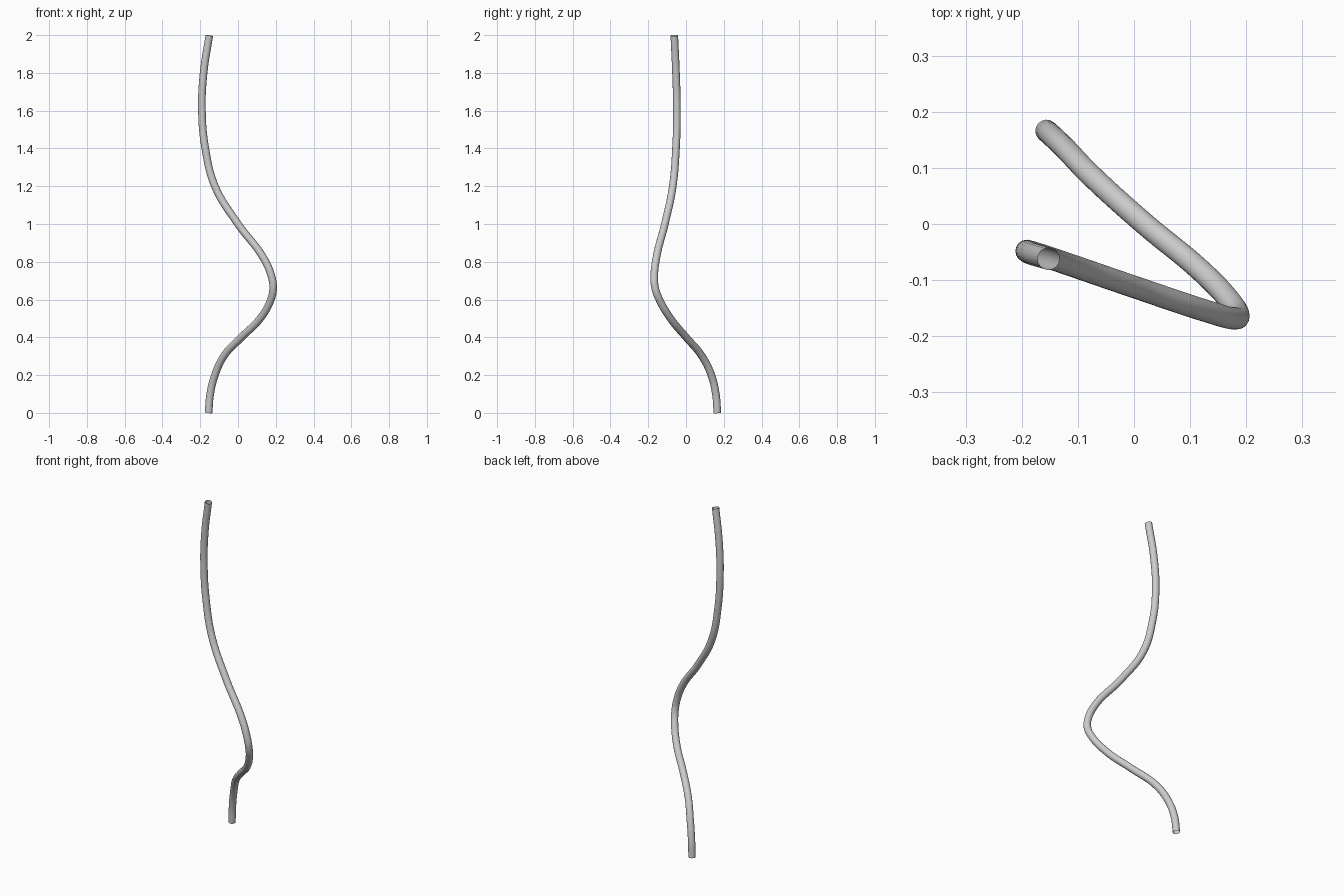
import bpy

if "Cube" in bpy.data.objects:
    bpy.data.objects.remove(bpy.data.objects["Cube"])

RADIUS = 0.02

# Centre line of the bent rod, bottom to top
path = [
    (-0.156, 0.166, 0.0), (-0.147, 0.158, 0.1), (-0.122, 0.134, 0.2),
    (-0.075, 0.085, 0.3), (0.018, 0.001, 0.4), (0.118, -0.082, 0.5),
    (0.174, -0.141, 0.6), (0.186, -0.163, 0.66), (0.178, -0.168, 0.72),
    (0.135, -0.157, 0.82), (0.0, -0.112, 1.0), (-0.122, -0.070, 1.2),
    (-0.173, -0.053, 1.4), (-0.191, -0.048, 1.6), (-0.182, -0.053, 1.8),
    (-0.152, -0.062, 1.998),
]

# Smooth curve with a round bevel, open at both ends
curve = bpy.data.curves.new("bent_rod", 'CURVE')
curve.dimensions = '3D'
curve.resolution_u = 8
curve.bevel_depth = RADIUS
curve.bevel_resolution = 6
spline = curve.splines.new('BEZIER')
spline.bezier_points.add(len(path) - 1)
for point, co in zip(spline.bezier_points, path):
    point.co = co
    point.handle_left_type = point.handle_right_type = 'AUTO'
spline.use_smooth = True

rod = bpy.data.objects.new("bent_rod", curve)
bpy.context.collection.objects.link(rod)

# Convert to a smooth shaded mesh
bpy.context.view_layer.objects.active = rod
rod.select_set(True)
bpy.ops.object.convert(target='MESH')
bpy.ops.object.shade_smooth_by_angle()
